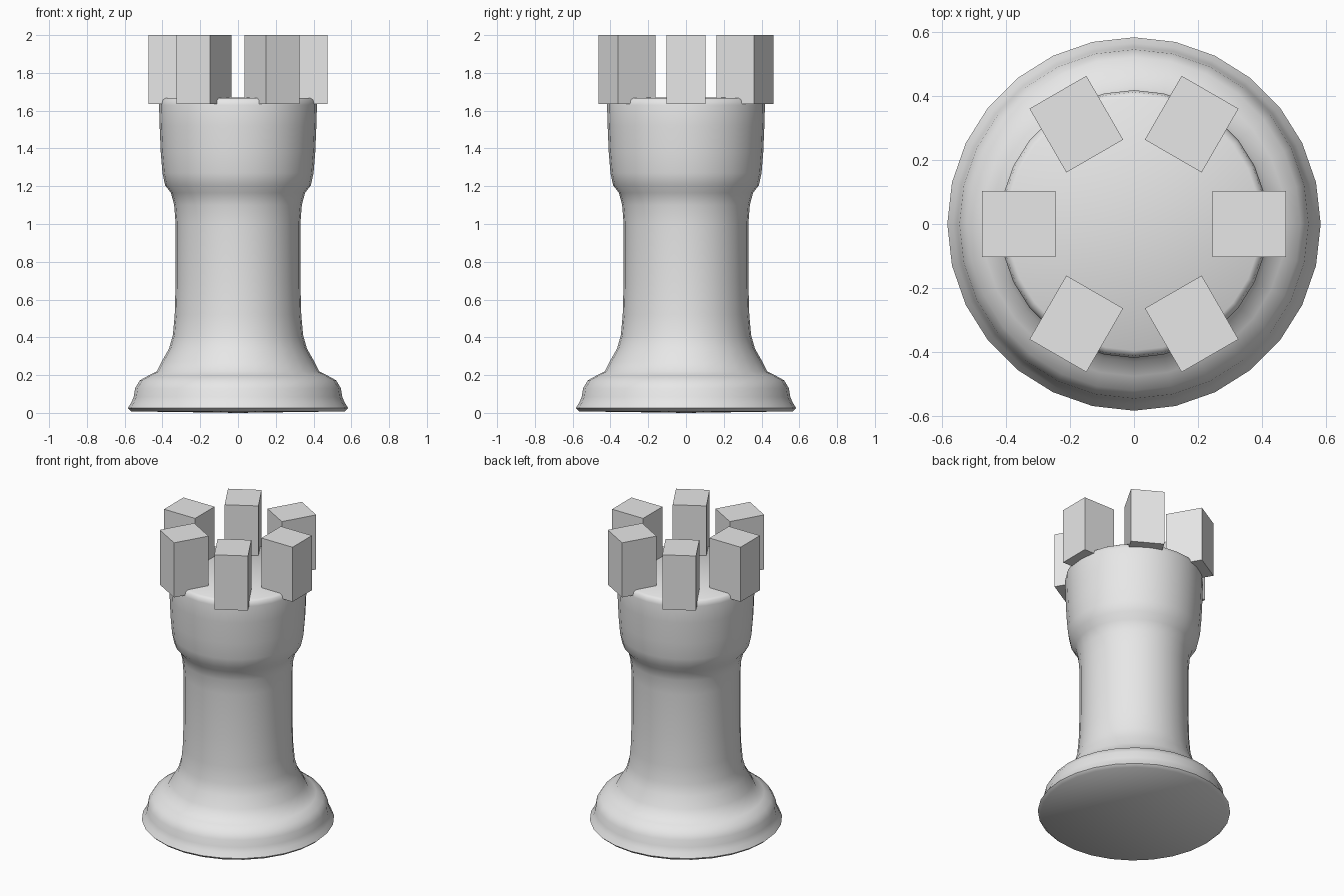
import bpy, bmesh, math
from mathutils import Matrix, Vector

if "Cube" in bpy.data.objects:
    bpy.data.objects.remove(bpy.data.objects["Cube"])

SIDES = 28
BLOCKS = 6

grey = bpy.data.materials.new("plain grey")
grey.use_nodes = True
grey.diffuse_color = (0.8, 0.8, 0.8, 1)
grey.node_tree.nodes["Principled BSDF"].inputs["Base Color"].default_value = (0.8, 0.8, 0.8, 1)


def finish(bm, name):
    bmesh.ops.recalc_face_normals(bm, faces=bm.faces)
    mesh = bpy.data.meshes.new(name)
    bm.to_mesh(mesh)
    bm.free()
    mesh.materials.append(grey)
    obj = bpy.data.objects.new(name, mesh)
    bpy.context.collection.objects.link(obj)
    return obj


# Turned body: (radius, height) from the underside to the flat top
profile = [
    (0, 0), (0.565, 0.008), (0.583, 0.025), (0.565, 0.055), (0.552, 0.085),
    (0.545, 0.13), (0.52, 0.172), (0.475, 0.197), (0.43, 0.22), (0.405, 0.27),
    (0.365, 0.34), (0.345, 0.41), (0.335, 0.52), (0.33, 0.7), (0.33, 1.0),
    (0.338, 1.1), (0.355, 1.165), (0.386, 1.205), (0.4, 1.27), (0.409, 1.38),
    (0.415, 1.52), (0.418, 1.63), (0.412, 1.657), (0.395, 1.668), (0, 1.67),
]
bm = bmesh.new()
verts = [bm.verts.new((0, r, z)) for r, z in profile]
edges = [bm.edges.new(pair) for pair in zip(verts, verts[1:])]
bmesh.ops.spin(bm, geom=verts + edges, cent=(0, 0, 0), axis=(0, 0, 1),
               angle=math.tau, steps=SIDES, use_duplicate=False)
bmesh.ops.remove_doubles(bm, verts=bm.verts, dist=0.0005)
body = finish(bm, "tower_body")
bpy.ops.object.select_all(action="DESELECT")
body.select_set(True)
bpy.context.view_layer.objects.active = body
bpy.ops.object.shade_smooth_by_angle(angle=math.radians(50))

# Ring of battlement blocks, each facing outward
for i in range(BLOCKS):
    bm = bmesh.new()
    place = (Matrix.Rotation(math.tau * i / BLOCKS, 4, "Z")
             @ Matrix.Translation((0.36, 0, 1.8175))
             @ Matrix.Diagonal(Vector((0.23, 0.205, 0.365, 1))))
    bmesh.ops.create_cube(bm, size=1, matrix=place)
    finish(bm, f"battlement_{i + 1}")
